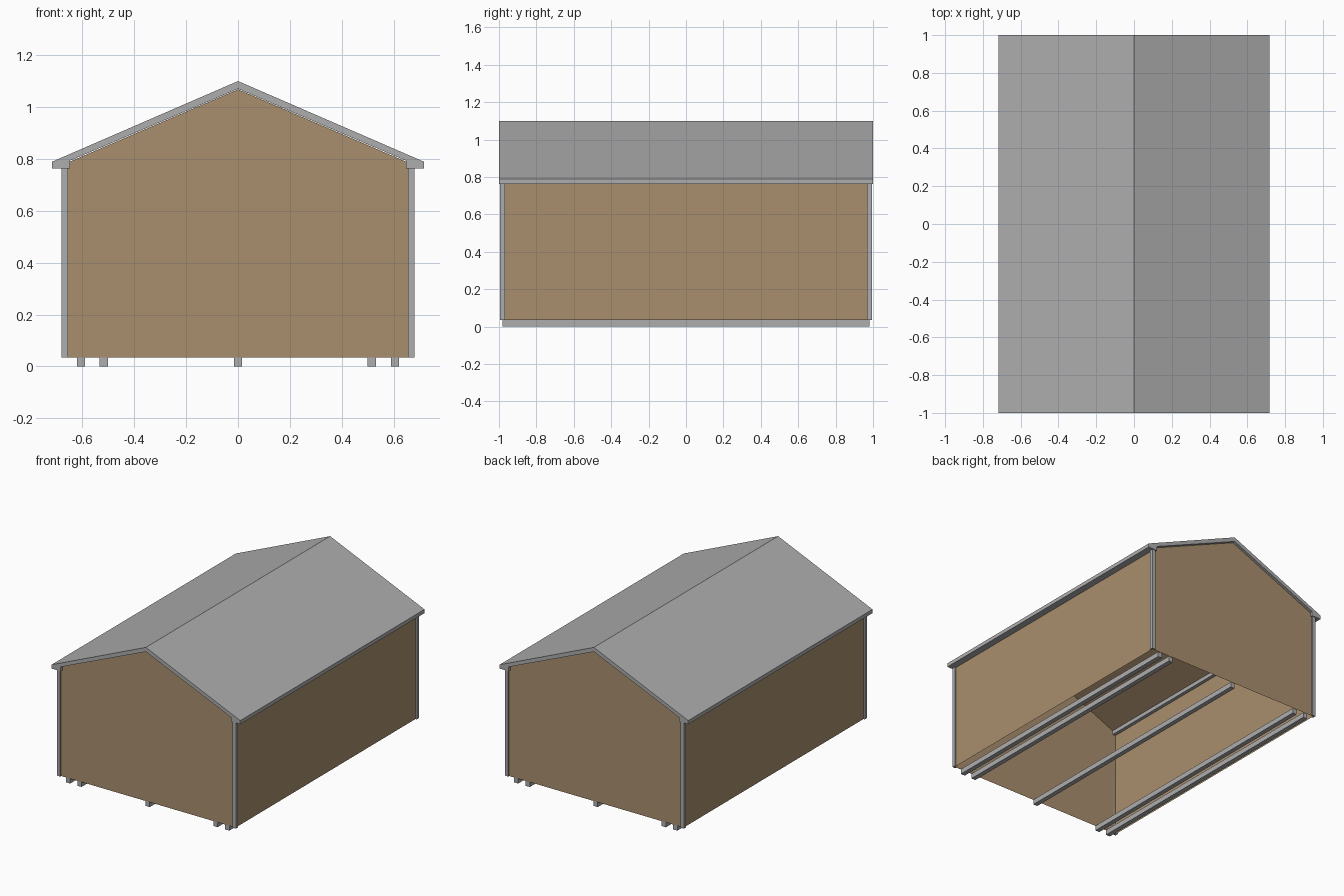
import bpy
import bmesh
from mathutils import Vector

if "Cube" in bpy.data.objects:
    bpy.data.objects.remove(bpy.data.objects["Cube"])


def material(name, rgb):
    m = bpy.data.materials.new(name)
    m.diffuse_color = (*rgb, 1)
    m.use_nodes = True
    m.node_tree.nodes["Principled BSDF"].inputs["Base Color"].default_value = m.diffuse_color
    return m


GREY = material("grey_trim", (0.42, 0.42, 0.42))
TAN = material("tan_siding", (0.40, 0.275, 0.155))


def extrude_profile(name, points, offset, mat, open_bottom=False):
    """Extrude a closed 3D outline along offset into a prism."""
    bm = bmesh.new()
    face = bm.faces.new([bm.verts.new(p) for p in points])
    ext = bmesh.ops.extrude_face_region(bm, geom=[face], use_keep_orig=True)
    verts = [g for g in ext["geom"] if isinstance(g, bmesh.types.BMVert)]
    bmesh.ops.translate(bm, verts=verts, vec=Vector(offset))
    bmesh.ops.recalc_face_normals(bm, faces=bm.faces)
    if open_bottom:
        low = [f for f in bm.faces if f.normal.z < -0.9]
        bmesh.ops.delete(bm, geom=low, context="FACES")
    me = bpy.data.meshes.new(name)
    bm.to_mesh(me)
    bm.free()
    me.materials.append(mat)
    ob = bpy.data.objects.new(name, me)
    bpy.context.collection.objects.link(ob)
    return ob


def mirrored(half):
    """Complete an x/z outline that starts and/or ends on x = 0."""
    return half + [(-x, z) for x, z in reversed(half) if x > 0]


FLOOR, EAVE = 0.035, 0.763
WX, WY = 0.67, 0.983

# Siding shell: thin gabled walls and ceiling, open underneath
shell = mirrored([(0, 1.068), (WX, 0.78), (WX, FLOOR)])
extrude_profile("wall_shell", [(x, -WY, z) for x, z in shell],
                (0, 2 * WY, 0), TAN, open_bottom=True)

# Roof slab with boxed eaves
roof = [(0, 1.10), (0.717, 0.789), (0.717, EAVE), (0.647, EAVE), (0.647, 0.793),
        (0, 1.07),
        (-0.647, 0.793), (-0.647, EAVE), (-0.717, EAVE), (-0.717, 0.789)]
extrude_profile("roof", [(x, -1, z) for x, z in roof], (0, 2, 0), GREY)

# L-shaped corner boards wrapped around the outside of each corner
IX, OX, IY, OY = 0.655, 0.68, 0.969, 0.994
corner = [(IX, OY), (OX, OY), (OX, IY), (WX, IY), (WX, WY), (IX, WY)]
for sx, side in ((-1, "left"), (1, "right")):
    for sy, end in ((-1, "front"), (1, "back")):
        extrude_profile(f"corner_board_{end}_{side}",
                        [(sx * x, sy * y, FLOOR) for x, y in corner],
                        (0, 0, EAVE - FLOOR), GREY)

# Skids running the length of the building
for i, x in enumerate((-0.605, -0.518, 0, 0.516, 0.605)):
    w = 0.016
    extrude_profile(f"skid_{i + 1}",
                    [(x - w, -0.981, 0), (x + w, -0.981, 0),
                     (x + w, -0.981, FLOOR), (x - w, -0.981, FLOOR)],
                    (0, 1.962, 0), GREY)
